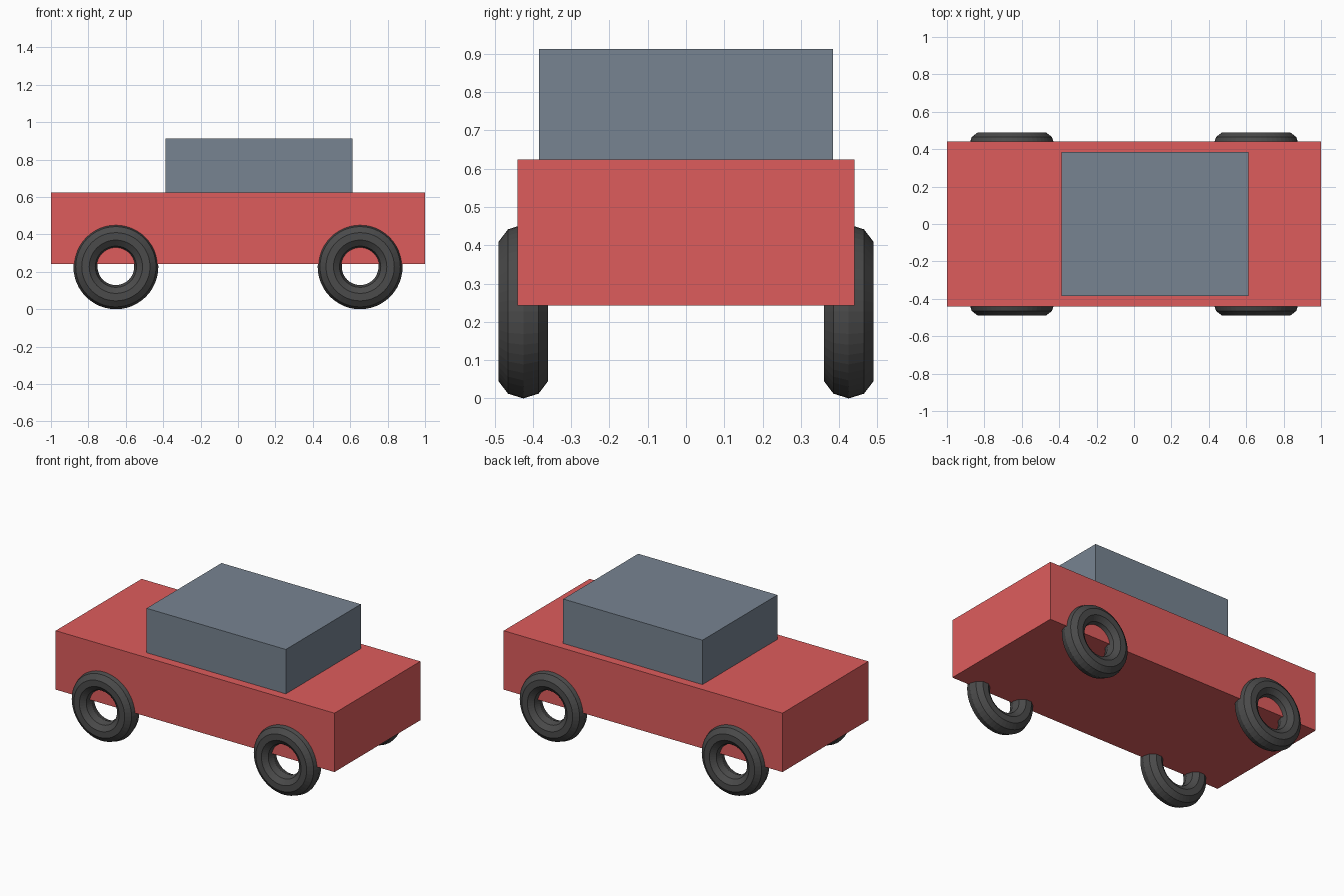
import bpy
import math

default = bpy.data.objects.get("Cube")
if default:
    bpy.data.objects.remove(default, do_unlink=True)


def material(name, rgb):
    mat = bpy.data.materials.new(name)
    mat.use_nodes = True
    mat.diffuse_color = (*rgb, 1)
    mat.node_tree.nodes["Principled BSDF"].inputs["Base Color"].default_value = (*rgb, 1)
    return mat


def box(name, low, high, mat):
    centre = [(a + b) / 2 for a, b in zip(low, high)]
    bpy.ops.mesh.primitive_cube_add(size=1, location=centre)
    obj = bpy.context.object
    obj.name = name
    obj.scale = [b - a for a, b in zip(low, high)]
    bpy.ops.object.transform_apply(location=False, rotation=False, scale=True)
    obj.data.materials.append(mat)


def wheel(name, x, y, mat):
    bpy.ops.mesh.primitive_torus_add(
        major_radius=0.1625, minor_radius=0.0645,
        major_segments=48, minor_segments=10,
        location=(x, y, 0.227), rotation=(math.pi / 2, 0, 0))
    obj = bpy.context.object
    obj.name = name
    obj.scale.z = 1.05
    obj.data.materials.append(mat)


red = material("body red", (0.73, 0.108, 0.108))
slate = material("cabin slate", (0.185, 0.23, 0.285))
rubber = material("tyre black", (0.07, 0.07, 0.07))

# Body and cabin
box("body", (-1, -0.44, 0.242), (1, 0.44, 0.624), red)
box("cabin", (-0.387, -0.384, 0.61), (0.612, 0.384, 0.912), slate)

# Four open ring wheels
for end, x in (("rear", -0.653), ("front", 0.653)):
    for side, y in (("near", -0.425), ("far", 0.425)):
        wheel(f"{end}_{side}_wheel", x, y, rubber)
